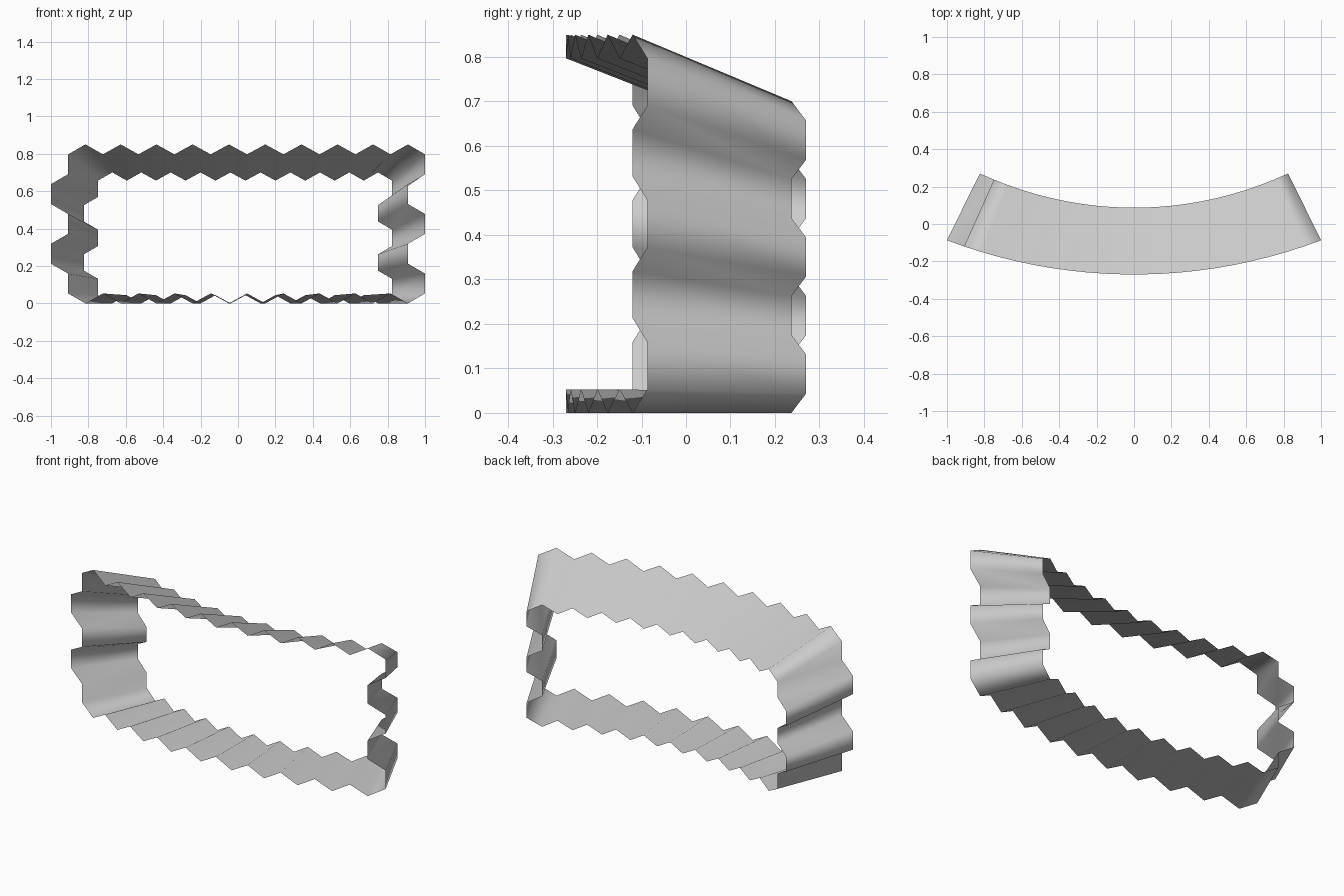
import bpy, bmesh, math

if "Cube" in bpy.data.objects:
    bpy.data.objects.remove(bpy.data.objects["Cube"])

# Honeycomb outline on a lattice: (column, row), clockwise seen from the front
top = [(j, 16 if j % 2 else 15) for j in range(21)]
right = [(20, 13), (19, 12), (19, 10), (20, 9), (20, 7), (19, 6), (19, 4), (20, 3)]
bottom = [(j, 0 if j % 2 else 1) for j in range(20, -1, -1)]
left = [(0, 3), (-1, 4), (-1, 6), (0, 7), (0, 9), (-1, 10), (-1, 12), (0, 13)]
outline = top + right + bottom + left

UNIT = 0.85 / 16          # row height
SAG = 0.183               # depth of the front arc
R = (1 + SAG ** 2) / (2 * SAG)
HALF = math.asin(1 / R)   # half of the arc angle
BACK_SCALE = 0.824        # back rim is a smaller copy of the front
DEPTH = 0.357


def place(col, row):
    """Lattice point wrapped onto the curved front."""
    a = (col - 9.5) * 2 * HALF / 21
    return R * math.sin(a), -0.27 + R * (1 - math.cos(a)), row * UNIT


# Curved tapering ribbon between the front and back rims
bm = bmesh.new()
front, back = [], []
for col, row in outline:
    x, y, z = place(col, row)
    front.append(bm.verts.new((x, y, z)))
    back.append(bm.verts.new((x * BACK_SCALE, y + DEPTH, z * BACK_SCALE)))
n = len(outline)
for i in range(n):
    k = (i + 1) % n
    f = bm.faces.new((front[i], front[k], back[k], back[i]))
    f.smooth = True
me = bpy.data.meshes.new("honeycomb_frame")
bm.to_mesh(me)
bm.free()
ob = bpy.data.objects.new("honeycomb_frame", me)
bpy.context.collection.objects.link(ob)
